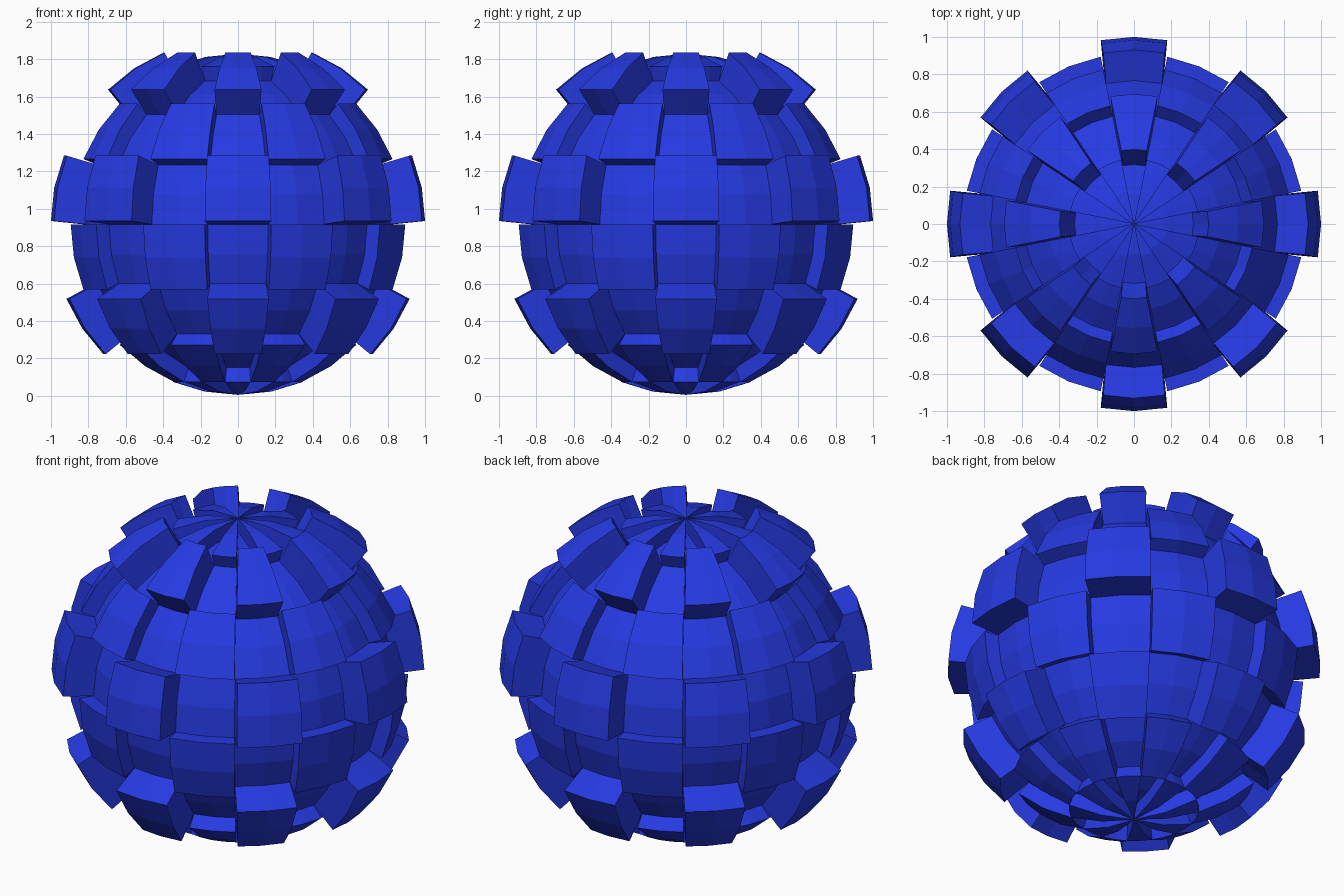
import bpy, bmesh, math
from mathutils import Vector

if "Cube" in bpy.data.objects:
    bpy.data.objects.remove(bpy.data.objects["Cube"])

CORE_R = 0.83      # recessed squares
PANEL_R = 0.912    # flush squares
OUT = 0.09         # extra height of protruding blocks
CENTRE_Z = 0.917
STEP = math.radians(22.5)

blue = bpy.data.materials.new("royal blue")
blue.diffuse_color = (0.019, 0.042, 0.76, 1)
blue.use_nodes = True
blue.node_tree.nodes["Principled BSDF"].inputs["Base Color"].default_value = blue.diffuse_color

bm = bmesh.new()
bmesh.ops.create_uvsphere(bm, u_segments=32, v_segments=16, radius=CORE_R)

# group the sphere faces into 16 columns by 8 rows (2 x 2 faces per cell)
cells = {}
for f in bm.faces:
    c = f.calc_center_median()
    lon, lat = math.atan2(c.y, c.x), math.asin(c.z / c.length)
    col = round(lon / STEP) % 16
    row = math.floor(lat / STEP)
    cells.setdefault((col, row), []).append(f)

# raise alternate cells: even rows become blocks, odd rows become flush panels
for (col, row), faces in cells.items():
    if (col + row) % 2:
        continue
    block = row % 2 == 0 and row > -4
    lon, lat = col * STEP, (row + 0.5) * STEP
    normal = Vector((math.cos(lat) * math.cos(lon),
                     math.cos(lat) * math.sin(lon), math.sin(lat)))
    res = bmesh.ops.extrude_face_region(bm, geom=faces)
    for v in res["geom"]:
        if isinstance(v, bmesh.types.BMVert):
            v.co = v.co.normalized() * PANEL_R
            if block:
                v.co += normal * OUT
    old = [f for f in faces if f.is_valid]
    if old:
        bmesh.ops.delete(bm, geom=old, context='FACES_ONLY')

bmesh.ops.recalc_face_normals(bm, faces=bm.faces[:])
bmesh.ops.translate(bm, verts=bm.verts[:], vec=(0, 0, CENTRE_Z))
me = bpy.data.meshes.new("checkered_sphere")
bm.to_mesh(me)
bm.free()
me.materials.append(blue)
ob = bpy.data.objects.new("checkered_sphere", me)
bpy.context.collection.objects.link(ob)
